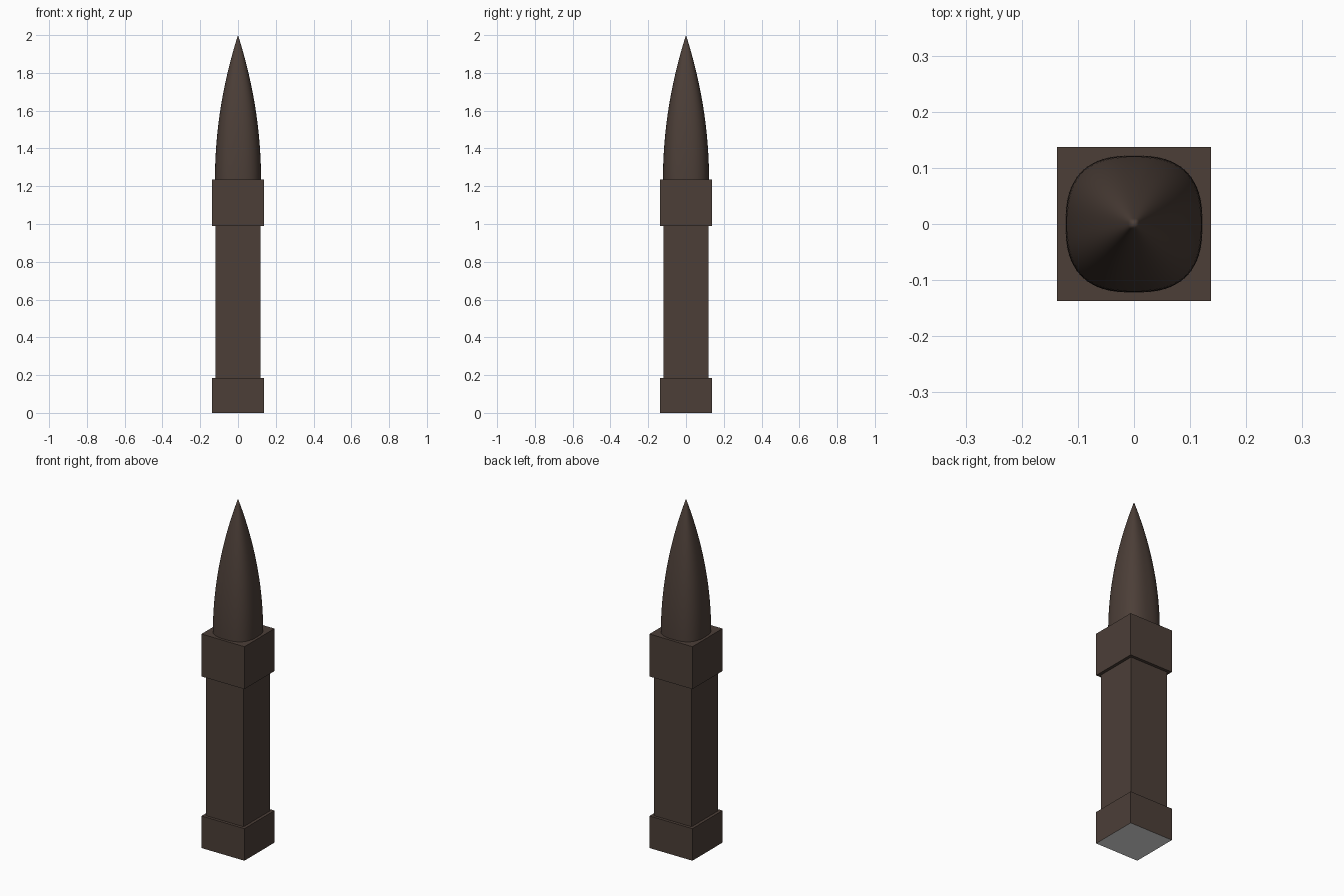
import bpy, bmesh, math

if "Cube" in bpy.data.objects:
    bpy.data.objects.remove(bpy.data.objects["Cube"])


def material(name, rgb):
    m = bpy.data.materials.new(name)
    m.diffuse_color = (*rgb, 1)
    m.use_nodes = True
    m.node_tree.nodes["Principled BSDF"].inputs["Base Color"].default_value = m.diffuse_color
    return m


BROWN = material("dark brown", (0.072, 0.049, 0.039))
GREY = material("light grey", (0.8, 0.8, 0.8))


def finish(name, bm):
    bmesh.ops.recalc_face_normals(bm, faces=bm.faces)
    mesh = bpy.data.meshes.new(name)
    bm.to_mesh(mesh)
    bm.free()
    mesh.materials.append(BROWN)
    ob = bpy.data.objects.new(name, mesh)
    bpy.context.collection.objects.link(ob)
    return ob


def block(name, half, z0, z1):
    bm = bmesh.new()
    bmesh.ops.create_cube(bm, size=1)
    for v in bm.verts:
        v.co = (v.co.x * 2 * half, v.co.y * 2 * half, z0 if v.co.z < 0 else z1)
    return finish(name, bm)


# Square post with base and collar
base = block("base", 0.137, 0, 0.185)
block("shaft", 0.12, 0.185, 0.99)
block("collar", 0.137, 0.99, 1.235)

# Grey underside of the base
base.data.materials.append(GREY)
for p in base.data.polygons:
    if p.normal.z < -0.5:
        p.material_index = 1

# Pointed spire: rounded-square section, curved taper
SEGS, RINGS, Z0, HEIGHT, RADIUS, POWER = 64, 24, 1.235, 0.765, 0.122, 2.6
bm = bmesh.new()
rings = []
for i in range(RINGS):
    t = i / RINGS
    r = RADIUS * (1 - t * t)
    ring = []
    for j in range(SEGS):
        a = 2 * math.pi * j / SEGS
        c, s = math.cos(a), math.sin(a)
        k = r / (abs(c) ** POWER + abs(s) ** POWER) ** (1 / POWER)
        ring.append(bm.verts.new((k * c, k * s, Z0 + HEIGHT * t)))
    rings.append(ring)
tip = bm.verts.new((0, 0, Z0 + HEIGHT))
for j in range(SEGS):
    n = (j + 1) % SEGS
    for lo, hi in zip(rings, rings[1:]):
        bm.faces.new((lo[j], lo[n], hi[n], hi[j]))
    bm.faces.new((rings[-1][j], rings[-1][n], tip))
bm.faces.new(rings[0][::-1])
spire = finish("spire", bm)
bpy.context.view_layer.objects.active = spire
spire.select_set(True)
bpy.ops.object.shade_smooth_by_angle(angle=math.radians(40))
